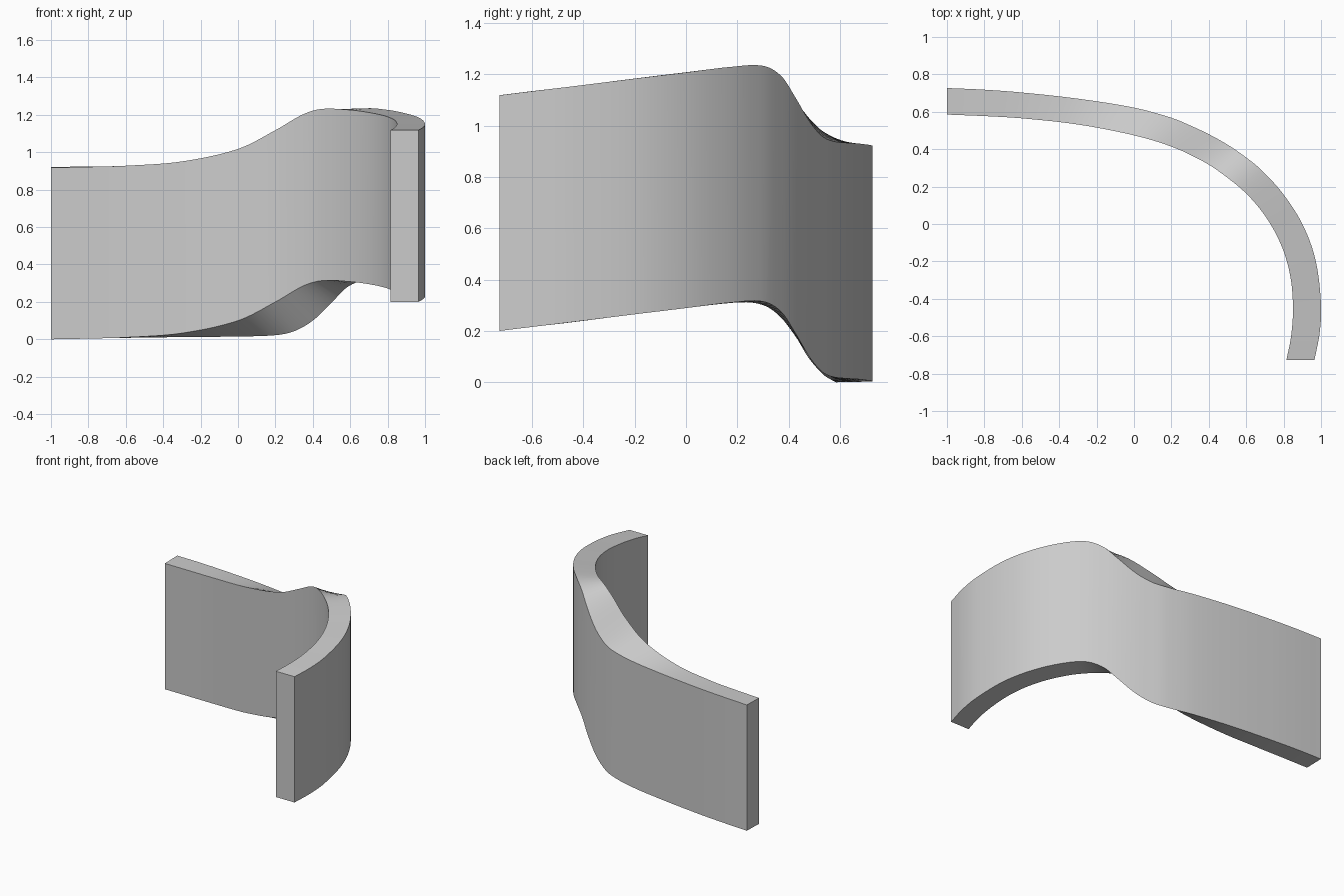
import bpy
import bmesh
from mathutils import Vector

HEIGHT = 0.918
SECTIONS = 96

# Bottom edges of the wall: the outer and inner faces, from back end to front end
OUTER = [(-1, .727, .003), (-.8, .718, .006), (-.6, .703, .008), (-.3, .67, .012),
         (0, .622, .015), (.2, .568, .022), (.3, .527, .043), (.4, .48, .1),
         (.5, .424, .195), (.58, .37, .276), (.67, .299, .315), (.79, .17, .31),
         (.9, 0, .289), (.97, -.19, .266), (1, -.43, .236), (.993, -.58, .218),
         (.965, -.727, .2)]
INNER = [(-1, .585, 0), (-.8, .577, .004), (-.6, .565, .01), (-.3, .532, .033),
         (0, .474, .1), (.2, .414, .2), (.35, .345, .286), (.45, .284, .314),
         (.6, .163, .308), (.71, .03, .293), (.79, -.12, .275), (.836, -.28, .255),
         (.85, -.45, .233), (.84, -.6, .216), (.815, -.727, .2)]


def smooth_path(points, steps=16):
    """Smooth curve through all points, with spans weighted by their length."""
    pts = [Vector(p) for p in points]
    pts = [2 * pts[0] - pts[1]] + pts + [2 * pts[-1] - pts[-2]]
    path = []
    for before, start, end, after in zip(pts, pts[1:], pts[2:], pts[3:]):
        span = (end - start).length
        tan_a = (end - before) * span / (span + (start - before).length)
        tan_b = (after - start) * span / (span + (after - end).length)
        for i in range(steps):
            t = i / steps
            s = 1 - t
            path.append(start * s * s * (1 + 2 * t) + tan_a * t * s * s
                        + end * t * t * (1 + 2 * s) - tan_b * t * t * s)
    return path + [pts[-2]]


def resample(path, count):
    """Evenly spaced points along a path."""
    lengths = [0.0]
    for a, b in zip(path, path[1:]):
        lengths.append(lengths[-1] + (b - a).length)
    result, k = [], 0
    for i in range(count + 1):
        target = lengths[-1] * i / count
        while k < len(path) - 2 and lengths[k + 1] < target:
            k += 1
        t = (target - lengths[k]) / (lengths[k + 1] - lengths[k])
        result.append(path[k].lerp(path[k + 1], t))
    return result


cube = bpy.data.objects.get("Cube")
if cube:
    bpy.data.objects.remove(cube, do_unlink=True)

# Plain grey finish
grey = bpy.data.materials.new("light_grey")
grey.use_nodes = True
colour = (0.6, 0.6, 0.6, 1)
grey.diffuse_color = colour
grey.node_tree.nodes["Principled BSDF"].inputs["Base Color"].default_value = colour

# Curved wall: rectangular sections swept between the two edges
bm = bmesh.new()
rise = Vector((0, 0, HEIGHT))
rings = []
for outer, inner in zip(resample(smooth_path(OUTER), SECTIONS),
                        resample(smooth_path(INNER), SECTIONS)):
    corners = (outer, inner, inner + rise, outer + rise)
    rings.append([bm.verts.new(c) for c in corners])
for a, b in zip(rings, rings[1:]):
    for i in range(4):
        j = (i + 1) % 4
        bm.faces.new((a[i], a[j], b[j], b[i]))

# Flat end caps
bm.faces.new(rings[0])
bm.faces.new(rings[-1])
bmesh.ops.recalc_face_normals(bm, faces=bm.faces)

mesh = bpy.data.meshes.new("curved_wall")
bm.to_mesh(mesh)
bm.free()
mesh.materials.append(grey)
wall = bpy.data.objects.new("curved_wall", mesh)
bpy.context.collection.objects.link(wall)
bpy.ops.object.select_all(action="DESELECT")
wall.select_set(True)
bpy.context.view_layer.objects.active = wall
bpy.ops.object.shade_smooth_by_angle()
